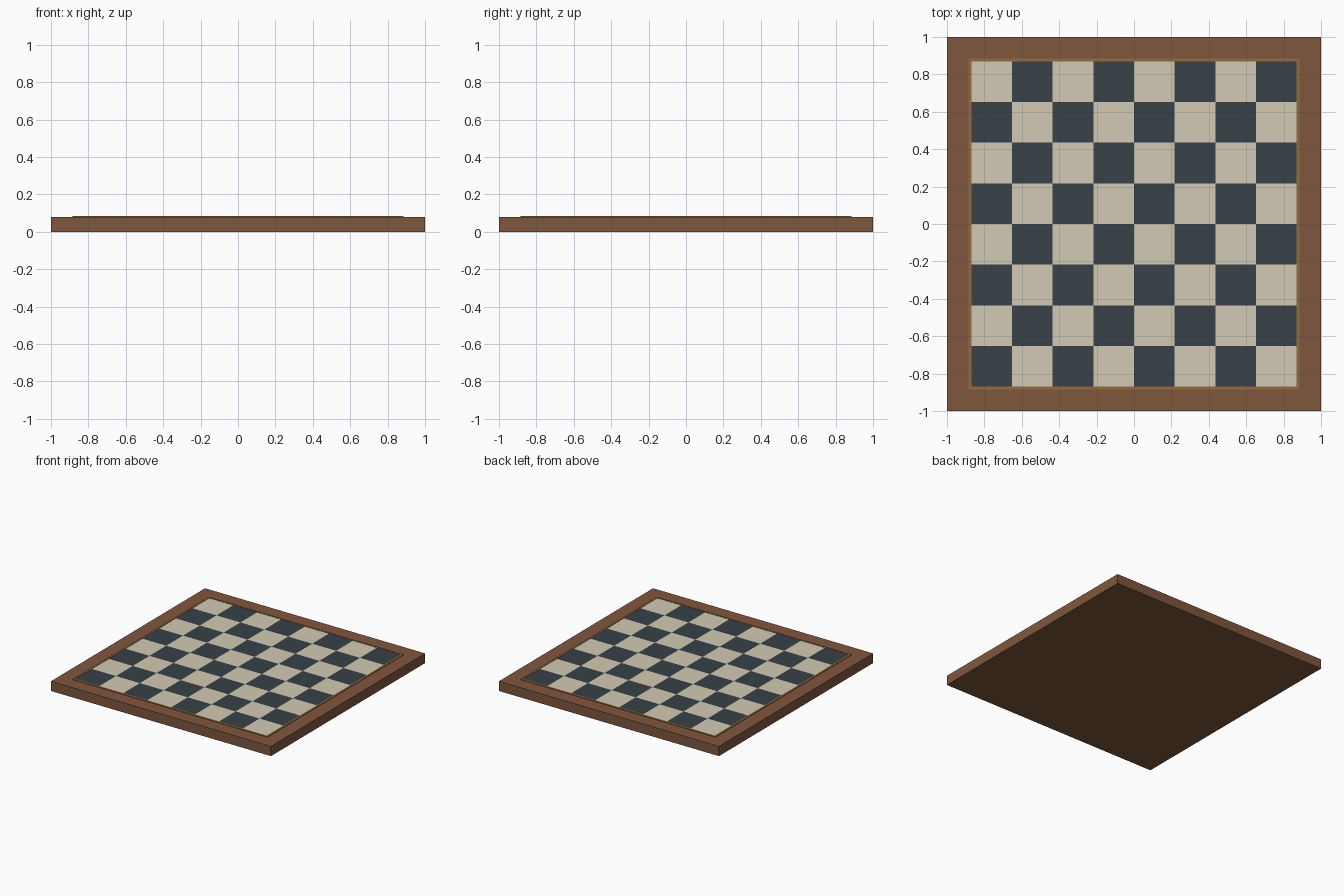
import bpy, bmesh

if "Cube" in bpy.data.objects:
    bpy.data.objects.remove(bpy.data.objects["Cube"])

FRAME_TOP = 0.08
HALF = 0.87              # half width of the playing field
CELL = HALF * 2 / 8


def material(name, rgb):
    m = bpy.data.materials.new(name)
    m.diffuse_color = (*rgb, 1)
    m.use_nodes = True
    m.node_tree.nodes["Principled BSDF"].inputs["Base Color"].default_value = m.diffuse_color
    return m


def add_box(bm, x0, x1, y0, y1, z0, z1):
    v = bmesh.ops.create_cube(bm, size=1)["verts"]
    bmesh.ops.scale(bm, vec=(x1 - x0, y1 - y0, z1 - z0), verts=v)
    bmesh.ops.translate(bm, vec=((x0 + x1) / 2, (y0 + y1) / 2, (z0 + z1) / 2), verts=v)


def make_object(name, boxes, mat):
    bm = bmesh.new()
    for b in boxes:
        add_box(bm, *b)
    me = bpy.data.meshes.new(name)
    bm.to_mesh(me)
    bm.free()
    me.materials.append(mat)
    ob = bpy.data.objects.new(name, me)
    bpy.context.collection.objects.link(ob)


wood = material("walnut", (0.216, 0.095, 0.048))
trim = material("trim_wood", (0.29, 0.145, 0.055))
cream = material("cream", (0.651, 0.591, 0.456))
slate = material("slate", (0.04, 0.053, 0.065))

# Solid wooden board
make_object("board_base", [(-1, 1, -1, 1, 0, FRAME_TOP)], wood)

# Thin inlay strip around the playing field
o, z0, z1 = 0.885, FRAME_TOP - 0.01, FRAME_TOP + 0.005
make_object("inlay_strip", [
    (-o, o, HALF, o, z0, z1), (-o, o, -o, -HALF, z0, z1),
    (-o, -HALF, -HALF, HALF, z0, z1), (HALF, o, -HALF, HALF, z0, z1)], trim)

# Alternating squares, dark in the front left corner
for parity, name, mat in ((0, "dark_squares", slate), (1, "light_squares", cream)):
    cells = [(-HALF + i * CELL, -HALF + (i + 1) * CELL,
              -HALF + j * CELL, -HALF + (j + 1) * CELL, FRAME_TOP - 0.01, FRAME_TOP + 0.003)
             for i in range(8) for j in range(8) if (i + j) % 2 == parity]
    make_object(name, cells, mat)
